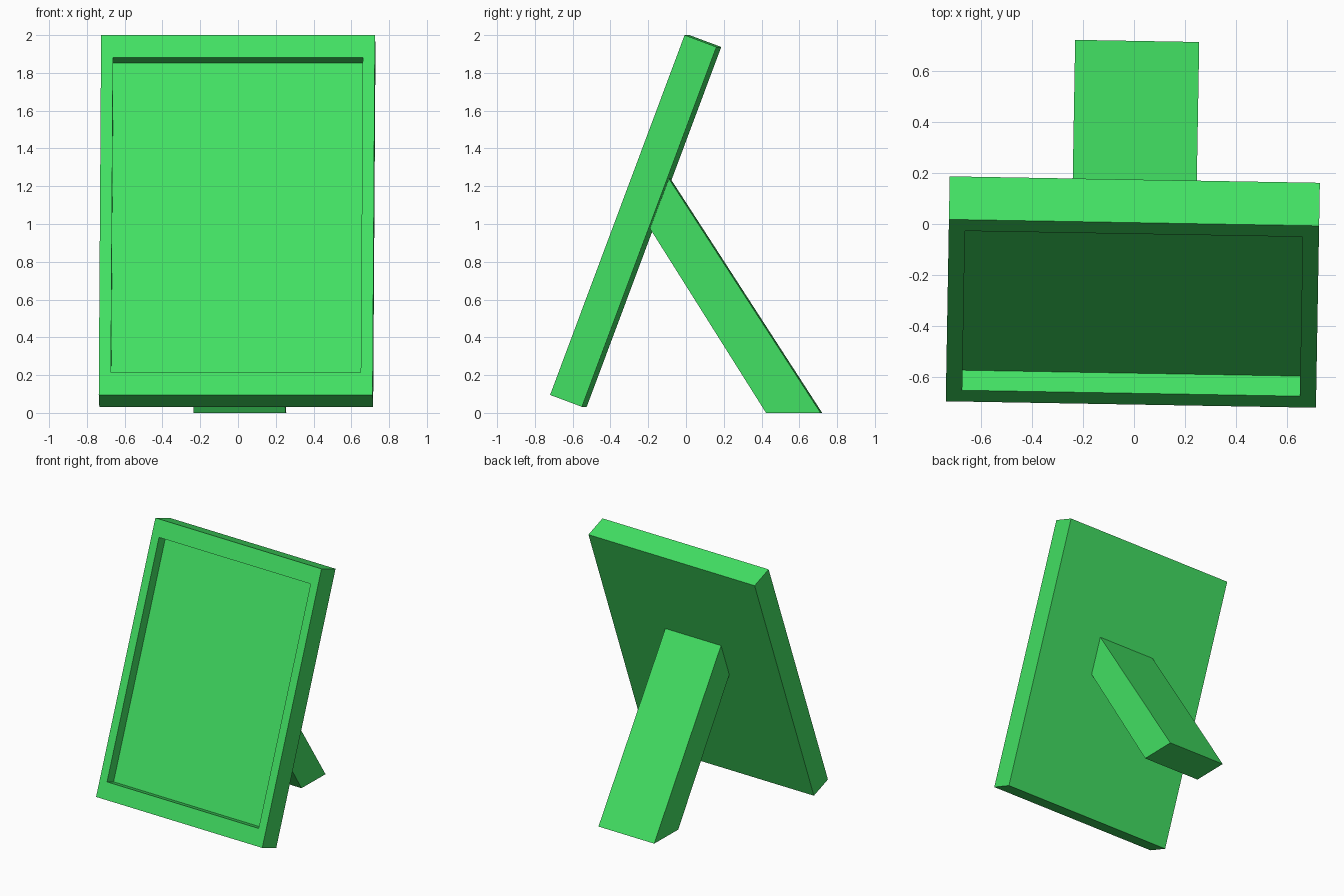
import bpy, bmesh
from math import radians
from mathutils import Matrix, Vector

cube = bpy.data.objects.get("Cube")
if cube:
    bpy.data.objects.remove(cube, do_unlink=True)

# Single green colour
green = bpy.data.materials.new("bright_green")
green.use_nodes = True
colour = (0.055, 0.75, 0.125, 1.0)
green.diffuse_color = colour
green.node_tree.nodes["Principled BSDF"].inputs["Base Color"].default_value = colour

TURN = Matrix.Rotation(radians(-1), 4, "Z")   # whole model is turned slightly
LEAN = Matrix.Rotation(radians(-20.5), 4, "X")


def finish(name, bm, matrix):
    bm.transform(matrix)
    bmesh.ops.recalc_face_normals(bm, faces=bm.faces[:])
    mesh = bpy.data.meshes.new(name)
    bm.to_mesh(mesh)
    bm.free()
    mesh.materials.append(green)
    obj = bpy.data.objects.new(name, mesh)
    bpy.context.collection.objects.link(obj)
    return obj


def prism(profile, half_width):
    """Extrude a side profile of (y, z) points across x."""
    bm = bmesh.new()
    face = bm.faces.new([bm.verts.new((-half_width, y, z)) for y, z in profile])
    out = bmesh.ops.extrude_face_region(bm, geom=[face], use_keep_orig=True)
    moved = [v for v in out["geom"] if isinstance(v, bmesh.types.BMVert)]
    bmesh.ops.translate(bm, verts=moved, vec=(2 * half_width, 0, 0))
    bmesh.ops.recalc_face_normals(bm, faces=bm.faces[:])
    return bm


# Picture frame: leaning slab with a recessed front panel
half_width, thickness, height = 0.725, 0.18, 2.034
side_border, end_border, recess = 0.09, 0.126, 0.084
bm = prism([(0, 0), (thickness, 0), (thickness, height), (0, height)], half_width)
front = min(bm.faces, key=lambda f: f.calc_center_median().y)
bmesh.ops.inset_region(bm, faces=[front], thickness=side_border)
for v in front.verts:
    v.co.z = end_border if v.co.z < height / 2 else height - end_border
panel = bmesh.ops.extrude_discrete_faces(bm, faces=[front])["faces"][0]
bmesh.ops.translate(bm, verts=panel.verts[:], vec=(0, recess, 0))
finish("picture_frame", bm, TURN @ Matrix.Translation(Vector((0, -0.707, 0.095))) @ LEAN)

# Rear prop: slanted leg cut flat at the floor and flush with the frame back
leg = prism([(-0.086, 1.24), (-0.186, 0.975), (0.428, 0), (0.717, 0)], 0.243)
finish("back_leg", leg, TURN)
